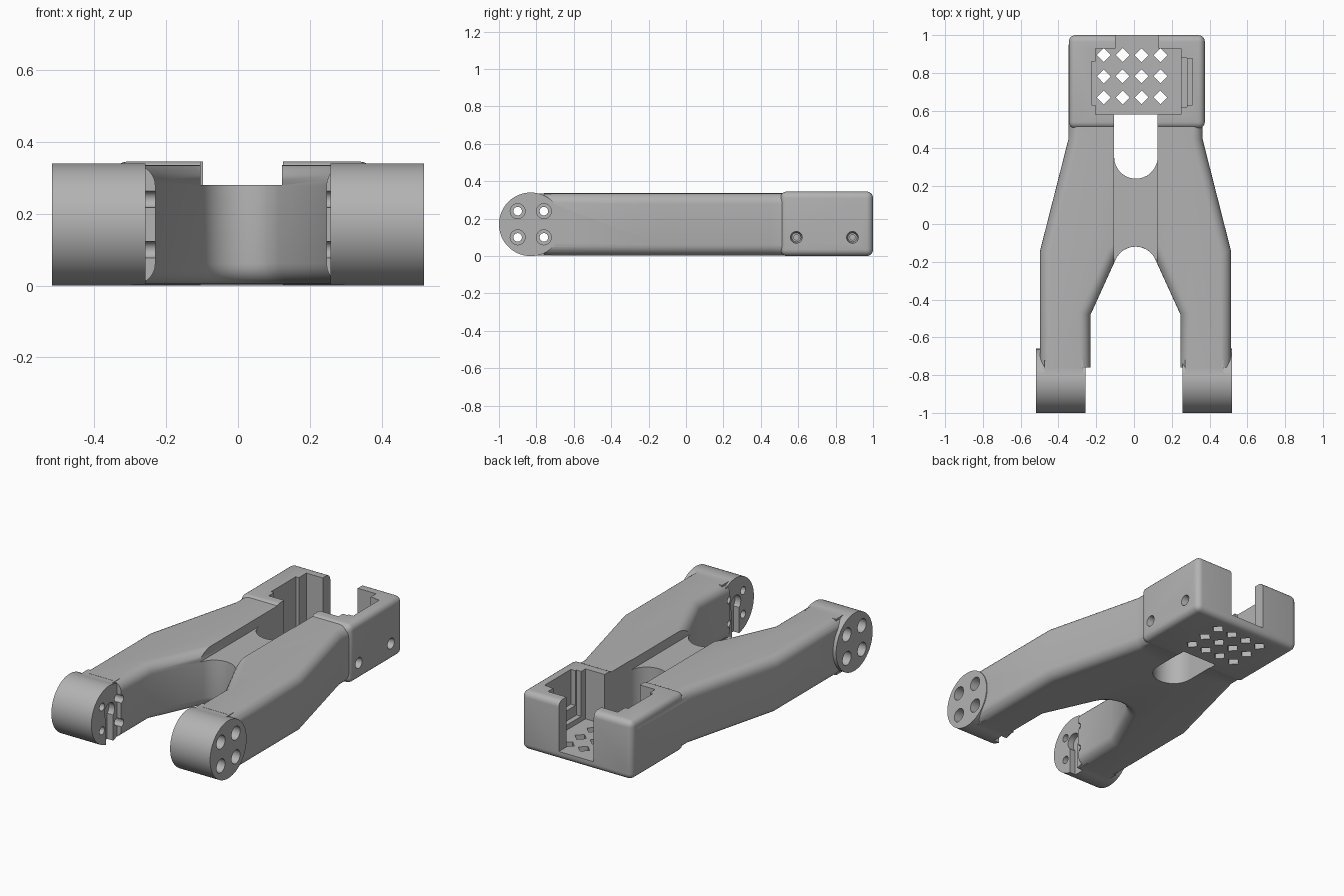
import bpy, bmesh, math
from mathutils import Matrix

default = bpy.data.objects.get("Cube")
if default:
    bpy.data.objects.remove(default, do_unlink=True)

grey = bpy.data.materials.new("plain_grey")
grey.use_nodes = True
COLOUR = (0.45, 0.45, 0.45, 1)
grey.diffuse_color = COLOUR
grey.node_tree.nodes["Principled BSDF"].inputs["Base Color"].default_value = COLOUR


def finish(bm, name):
    bmesh.ops.recalc_face_normals(bm, faces=bm.faces)
    mesh = bpy.data.meshes.new(name)
    bm.to_mesh(mesh)
    bm.free()
    mesh.materials.append(grey)
    obj = bpy.data.objects.new(name, mesh)
    bpy.context.collection.objects.link(obj)
    return obj


def box(name, xs, ys, zs, bevel=0):
    bm = bmesh.new()
    bmesh.ops.create_cube(bm, size=1)
    for v in bm.verts:
        v.co = [(r[0] + r[1]) / 2 + c * (r[1] - r[0]) for r, c in zip((xs, ys, zs), v.co)]
    if bevel:
        bmesh.ops.bevel(bm, geom=bm.edges[:], offset=bevel, segments=5,
                        profile=0.5, affect='EDGES')
    return finish(bm, name)


def rod(name, axis, start, end, a, b, radius, sides=32, tip=None):
    """Cylinder or cone along X (a=y, b=z) or Z (a=x, b=y)."""
    bm = bmesh.new()
    bmesh.ops.create_cone(bm, cap_ends=True, segments=sides, radius1=radius,
                          radius2=radius if tip is None else tip, depth=abs(end - start))
    mid = (start + end) / 2
    if axis == 'X':
        turn = math.copysign(math.pi / 2, end - start)
        m = Matrix.Translation((mid, a, b)) @ Matrix.Rotation(turn, 4, 'Y')
    else:
        m = Matrix.Translation((a, b, mid))
    bmesh.ops.transform(bm, matrix=m, verts=bm.verts)
    return finish(bm, name)


def combine(target, tool, operation='DIFFERENCE'):
    tool.hide_render = True
    mod = target.modifiers.new("shape", 'BOOLEAN')
    mod.operation, mod.solver, mod.object = operation, 'EXACT', tool
    bpy.context.view_layer.objects.active = target
    bpy.ops.object.modifier_apply(modifier=mod.name)
    bpy.data.objects.remove(tool, do_unlink=True)


# Forked body: mirrored outline with a round arch between the legs
CENTRE = 0.008
arch = [(0.115 * math.cos(t), -0.235 + 0.115 * math.sin(t))
        for t in (math.radians(25 + 65 * i / 9) for i in range(10))]
half = [(0.355, 0.95), (0.355, 0.45), (0.505, -0.14), (0.505, -0.76),
        (0.238, -0.76), (0.238, -0.48)] + arch
outline = half + [(-x, y) for x, y in reversed(half[:-1])]
bm = bmesh.new()
base = bm.faces.new([bm.verts.new((x + CENTRE, y, 0.003)) for x, y in outline])
top = bmesh.ops.extrude_face_region(bm, geom=[base])["geom"]
bmesh.ops.translate(bm, vec=(0, 0, 0.333), verts=[g for g in top if isinstance(g, bmesh.types.BMVert)])
bmesh.ops.recalc_face_normals(bm, faces=bm.faces)
rims = [e for e in bm.edges if abs(e.verts[0].co.z - e.verts[1].co.z) < 0.01
        and max(v.co.y for v in e.verts) > -0.75]
bmesh.ops.bevel(bm, geom=rims, offset=0.058, segments=6, profile=0.5,
                affect='EDGES', clamp_overlap=False)
frame = finish(bm, "fork_frame")

# Rear housing block, slightly taller than the arms
combine(frame, box("housing", (-0.345, 0.375), (0.505, 1), (0, 0.345), 0.035), 'UNION')

# Round feet joined to the leg ends
FOOT_Y, FOOT_Z = -0.83, 0.17
for s in (-1, 1):
    neck = sorted((s * 0.27, s * 0.475))
    foot = rod("foot", 'X', s * 0.257, s * 0.518, FOOT_Y, FOOT_Z, 0.17, 72)
    combine(foot, box("foot_neck", neck, (FOOT_Y, -0.72), (0.004, 0.335)), 'UNION')
    combine(frame, foot, 'UNION')

# Lowered web, and the round-ended window behind it
cuts = [
    box("web_step", (-0.105, 0.122), (-0.3, 0.585), (0.28, 0.5)),
    rod("window_end", 'Z', -0.1, 0.5, 0.01, 0.355, 0.115, 48),
    box("window", (-0.105, 0.125), (0.355, 0.58), (-0.1, 0.5)),
    # Housing pocket with side recesses and rear slot
    box("pocket", (-0.205, 0.25), (0.58, 0.93), (0.05, 0.5)),
    box("right_recess", (-0.225, -0.15), (0.63, 0.86), (0.05, 0.5)),
    box("left_recess", (0.2, 0.28), (0.62, 0.88), (0.08, 0.5)),
    box("left_recess_step", (0.2, 0.31), (0.63, 0.875), (0.14, 0.5)),
    box("rear_slot", (-0.098, 0.13), (0.9, 1.1), (0.05, 0.5)),
]

# Diamond vents in the pocket floor
for i in range(4):
    for j in range(3):
        cuts.append(rod("vent", 'Z', -0.1, 0.1, -0.16 + 0.1 * i, 0.67 + 0.112 * j, 0.037, 4))

# Countersunk screw holes in the housing sides
for y in (0.59, 0.89):
    for s, side in ((-1, -0.346), (1, 0.376)):
        cuts.append(rod("screw_sink", 'X', side, side - s * 0.04, y, 0.1, 0.032, 20, 0.024))
        cuts.append(rod("screw_hole", 'X', side, side - s * 0.085, y, 0.1, 0.014, 16))

# Foot bolt holes and the keyhole recess on each inner face
for s in (-1, 1):
    for dy in (-0.07, 0.07):
        for dz in (-0.07, 0.07):
            y, z = FOOT_Y + dy, FOOT_Z + dz
            cuts.append(rod("bolt_sink", 'X', s * 0.32, s * 0.6, y, z, 0.04, 24))
            cuts.append(rod("bolt_hole", 'X', s * 0.2, s * 0.4, y, z, 0.023, 16))
    slot = sorted((s * 0.2, s * 0.295))
    cuts.append(rod("key_round", 'X', s * 0.2, s * 0.295, FOOT_Y, 0.19, 0.048, 24))
    cuts.append(box("key_slot", slot, (FOOT_Y - 0.032, FOOT_Y + 0.032), (-0.05, 0.19)))

for cutter in cuts:
    combine(frame, cutter)

bpy.ops.object.select_all(action='DESELECT')
frame.select_set(True)
bpy.context.view_layer.objects.active = frame
bpy.ops.object.shade_smooth_by_angle(angle=math.radians(30))
